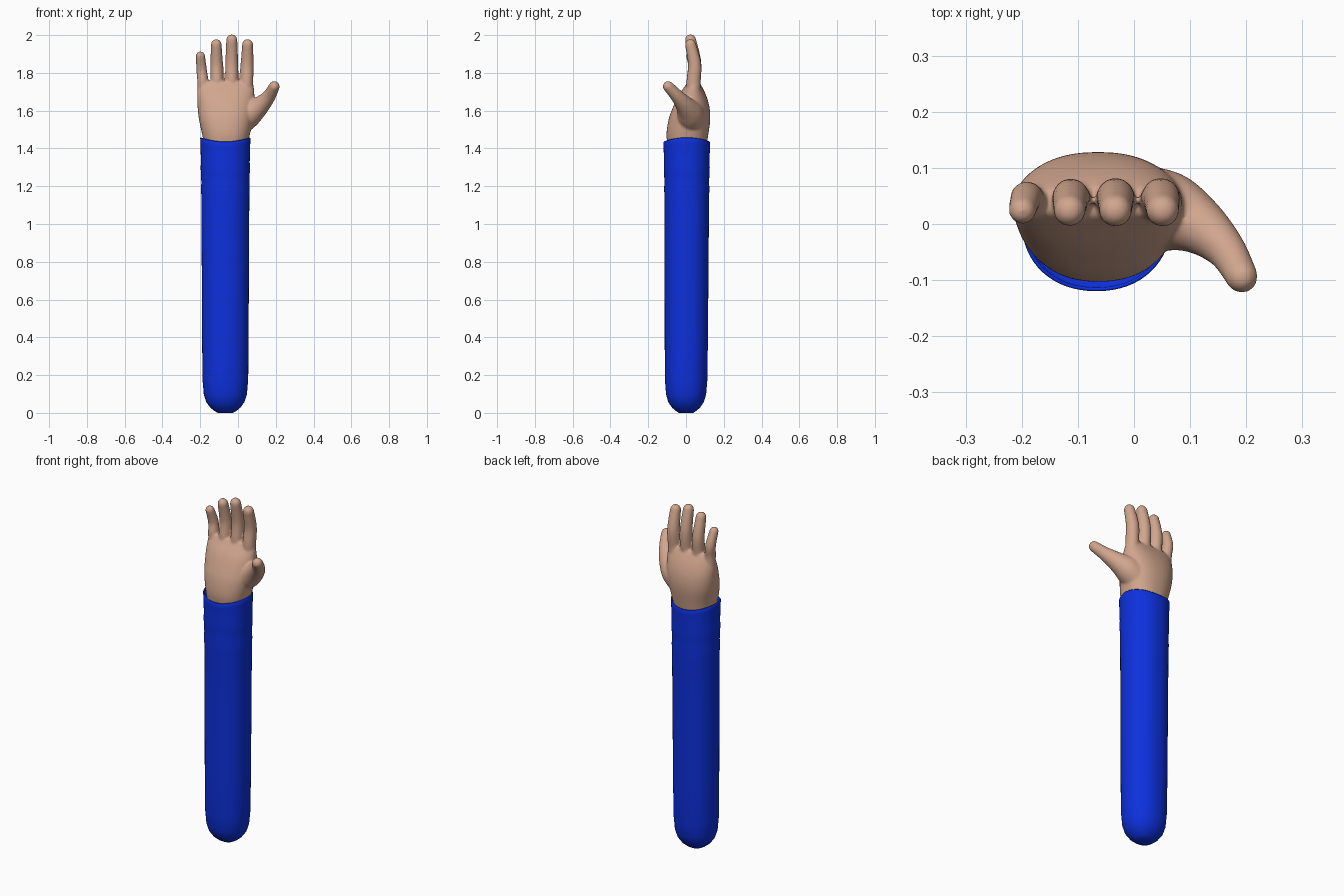
import bpy, bmesh
from math import sin, cos, pi, copysign
from mathutils import Vector

cube = bpy.data.objects.get("Cube")
if cube:
    bpy.data.objects.remove(cube)


def material(name, colour):
    m = bpy.data.materials.new(name)
    m.use_nodes = True
    m.diffuse_color = (*colour, 1)
    node = m.node_tree.nodes["Principled BSDF"]
    node.inputs["Base Color"].default_value = (*colour, 1)
    node.inputs["Roughness"].default_value = 0.6
    return m


def smooth_path(stations, steps):
    """Catmull-Rom resampling of (x, y, z, rx, ry) stations."""
    pts = [Vector(s) for s in stations]
    out = []
    for i in range(len(pts) - 1):
        a, b, c, d = (pts[max(i - 1, 0)], pts[i], pts[i + 1],
                      pts[min(i + 2, len(pts) - 1)])
        for k in range(steps):
            t = k / steps
            out.append(b + (c - a) * (t / 2)
                       + (a * 2 - b * 5 + c * 4 - d) * (t * t / 2)
                       + (b * 3 - a - c * 3 + d) * (t ** 3 / 2))
    return out + [pts[-1]]


def loft(bm, stations, steps=1, power=2.0, upright=True, sides=40):
    """Skin rounded rings along a path; bent paths get a domed tip."""
    path = smooth_path(stations, steps)
    rings = []
    for i, s in enumerate(path):
        centre, u, v = Vector(s[:3]), Vector((1, 0, 0)), Vector((0, 1, 0))
        if not upright:
            after, before = path[min(i + 1, len(path) - 1)], path[max(i - 1, 0)]
            tangent = (Vector(after[:3]) - Vector(before[:3])).normalized()
            u = (u - tangent * u.dot(tangent)).normalized()
            v = tangent.cross(u)
        rings.append((centre, u * s[3], v * s[4]))
    if not upright:
        centre, u, v = rings[-1]
        radius = u.length
        for k in range(1, 6):
            a = k * pi / 11
            rings.append((centre + tangent * radius * sin(a), u * cos(a), v * cos(a)))
    loops = []
    for centre, u, v in rings:
        loop = []
        for k in range(sides):
            a = 2 * pi * k / sides
            c, s = (copysign(abs(f) ** (2 / power), f) for f in (cos(a), sin(a)))
            loop.append(bm.verts.new(centre + u * c + v * s))
        loops.append(loop)
    for low, high in zip(loops, loops[1:]):
        for k in range(sides):
            n = (k + 1) % sides
            bm.faces.new((low[k], low[n], high[n], high[k]))
    bm.faces.new(loops[0][::-1])
    bm.faces.new(loops[-1])


def finish(bm, name, mat):
    bmesh.ops.recalc_face_normals(bm, faces=bm.faces)
    for f in bm.faces:
        f.smooth = True
    mesh = bpy.data.meshes.new(name)
    bm.to_mesh(mesh)
    bm.free()
    mesh.materials.append(mat)
    obj = bpy.data.objects.new(name, mesh)
    bpy.context.collection.objects.link(obj)
    return obj


def box_station(z, x0, x1, y0, y1):
    return ((x0 + x1) / 2, (y0 + y1) / 2, z, (x1 - x0) / 2, (y1 - y0) / 2)


skin = material("skin", (0.64, 0.38, 0.27))
blue = material("sleeve blue", (0.004, 0.03, 0.72))

# Sleeve: rounded closed bottom, slight folds, rim turned inwards
bm = bmesh.new()
sleeve = [(0.003, 0.04), (0.012, 0.056), (0.03, 0.079), (0.06, 0.101),
          (0.1, 0.114), (0.18, 0.121), (0.4, 0.123), (0.8, 0.125), (1.15, 0.127),
          (1.19, 0.129), (1.22, 0.127), (1.27, 0.129), (1.3, 0.131),
          (1.33, 0.129), (1.42, 0.132), (1.446, 0.133), (1.45, 0.130),
          (1.446, 0.126), (1.38, 0.122)]
loft(bm, [(-0.067, 0.004 * min(z, 1), z, r, r * 0.93) for z, r in sleeve],
     power=2.15, sides=64)
bm.verts.ensure_lookup_table()
lowest = min(v.co.z for v in bm.verts)
for v in bm.verts:
    v.co.z -= lowest
    if v.co.z > 1.35:
        # the cuff dips at front and back
        dx, dy = v.co.x + 0.067, v.co.y - 0.004
        v.co.z += 0.011 * (dx * dx - dy * dy) / (dx * dx + dy * dy)
finish(bm, "sleeve", blue)

# Hand: palm, fingers and thumb fused into one soft skin
bm = bmesh.new()
palm = [box_station(*s) for s in (
    (1.36, -0.17, 0.035, -0.085, 0.1),
    (1.46, -0.187, 0.06, -0.103, 0.116),
    (1.55, -0.206, 0.078, -0.093, 0.128),
    (1.62, -0.214, 0.086, -0.068, 0.124),
    (1.68, -0.216, 0.087, -0.04, 0.107),
    (1.73, -0.212, 0.083, -0.006, 0.083),
    (1.755, -0.2, 0.075, 0.012, 0.066))]
loft(bm, palm, steps=5, power=2.3)

# base x, tip x, tip height, thickness
for base, tip, top, r in ((-0.186, -0.199, 1.914, 0.029),
                          (-0.111, -0.115, 1.979, 0.034),
                          (-0.033, -0.033, 2.004, 0.035),
                          (0.046, 0.051, 1.979, 0.035)):
    end = top - r * 0.83
    mid = (1.74 + end) / 2
    loft(bm, [(base, 0.042, 1.67, r, r),
              (base, 0.04, 1.75, r, r * 1.08),
              ((base + tip) / 2, 0.046, mid, r * 0.97, r),
              (tip, 0.024, end, r * 0.84, r * 0.84)],
         steps=6, upright=False, sides=24)

loft(bm, [(0.0, 0.03, 1.54, 0.075, 0.075),
          (0.06, 0.022, 1.585, 0.072, 0.072),
          (0.115, -0.003, 1.625, 0.052, 0.052),
          (0.163, -0.045, 1.675, 0.036, 0.036),
          (0.192, -0.094, 1.728, 0.029, 0.029)],
     steps=6, upright=False, sides=24)

hand = finish(bm, "hand", skin)
fuse = hand.modifiers.new("fuse", 'REMESH')
fuse.mode = 'VOXEL'
fuse.voxel_size = 0.006
fuse.use_smooth_shade = True
soften = hand.modifiers.new("soften", 'SMOOTH')
soften.factor = 0.5
soften.iterations = 8
